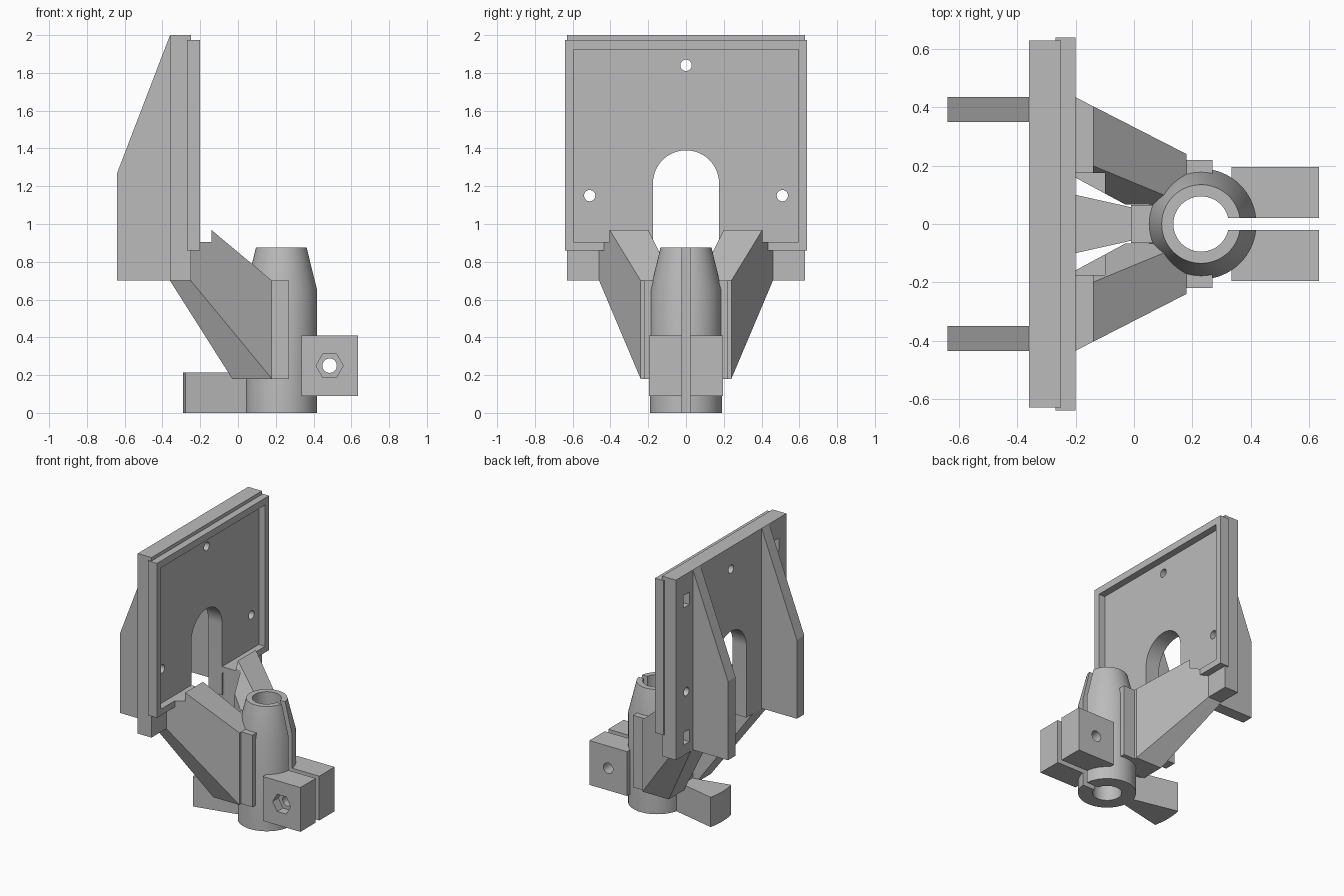
import bpy, bmesh, math
from mathutils import Matrix, Vector

if "Cube" in bpy.data.objects:
    bpy.data.objects.remove(bpy.data.objects["Cube"], do_unlink=True)

grey = bpy.data.materials.new("plain grey")
grey.use_nodes = True
colour = (0.5, 0.5, 0.5, 1)
grey.diffuse_color = colour
grey.node_tree.nodes["Principled BSDF"].inputs["Base Color"].default_value = colour
TUBE_X = 0.23


def finish(name, bm):
    bmesh.ops.recalc_face_normals(bm, faces=bm.faces)
    mesh = bpy.data.meshes.new(name)
    bm.to_mesh(mesh)
    bm.free()
    mesh.materials.append(grey)
    obj = bpy.data.objects.new(name, mesh)
    bpy.context.collection.objects.link(obj)
    return obj


def prism(name, outline, axis, lo, hi):
    """Extrude a 2D outline along an axis."""
    place = {"x": lambda a, b, t: (t, a, b),
             "y": lambda a, b, t: (a, t, b),
             "z": lambda a, b, t: (a, b, t)}[axis]
    bm = bmesh.new()
    face = bm.faces.new([bm.verts.new(place(a, b, lo)) for a, b in outline])
    solid = bmesh.ops.extrude_face_region(bm, geom=[face])
    top = [v for v in solid["geom"] if isinstance(v, bmesh.types.BMVert)]
    bmesh.ops.translate(bm, verts=top, vec=Vector(place(0, 0, hi - lo)))
    return finish(name, bm)


def box(name, x, y, z):
    return prism(name, [(x[0], y[0]), (x[1], y[0]), (x[1], y[1]), (x[0], y[1])], "z", *z)


def arc(cx, cy, r, start, end, n):
    return [(cx + r * math.cos(math.radians(start + (end - start) * i / n)),
             cy + r * math.sin(math.radians(start + (end - start) * i / n)))
            for i in range(n + 1)]


def rod(name, a, b, r, axis, lo, hi, sides=32):
    return prism(name, arc(a, b, r, 0, 360, sides)[:-1], axis, lo, hi)


def carve(obj, cutters):
    for c in cutters:
        mod = obj.modifiers.new("cut", "BOOLEAN")
        mod.operation, mod.solver, mod.object = "DIFFERENCE", "EXACT", c
    graph = bpy.context.evaluated_depsgraph_get()
    mesh = bpy.data.meshes.new_from_object(obj.evaluated_get(graph))
    obj.modifiers.clear()
    obj.data = mesh
    return obj


# Cutters
bore = rod("bore_cutter", TUBE_X, 0, 0.095, "z", -0.1, 1.1, 48)
slit = box("slit_cutter", (TUBE_X, 0.8), (-0.02, 0.02), (-0.1, 1.1))
recess = box("recess_cutter", (-0.3, -0.14), (-0.595, 0.595), (0.905, 1.925))
arch = prism("arch_cutter", [(0.175, 0.6)] + arc(0, 1.215, 0.175, 0, 180, 32)
             + [(-0.175, 0.6)], "x", -0.5, -0.1)
screws = [rod("screw_cutter", y, z, 0.03, "x", -0.5, -0.1)
          for y, z in ((0, 1.84), (0.51, 1.15), (-0.51, 1.15))]
pockets = [box("pocket_cutter", (-0.4, -0.3), (y - 0.035, y + 0.035), (z - 0.045, z + 0.045))
           for y in (-0.51, 0.51) for z in (0.82, 1.81)]
bolt = rod("bolt_cutter", 0.485, 0.25, 0.038, "y", -0.4, 0.4)
nut = rod("nut_cutter", 0.485, 0.25, 0.072, "y", -0.4, -0.13, 6)
cutters = [bore, slit, recess, arch, bolt, nut] + screws + pockets

parts = []

# Back plate and raised frame
plate = box("back_plate", (-0.36, -0.25), (-0.63, 0.63), (0.70, 2.0))
parts.append(carve(plate, [arch] + screws + pockets))
frame = box("raised_frame", (-0.27, -0.20), (-0.64, 0.64), (0.86, 1.975))
parts.append(carve(frame, [recess, arch]))

# Clamp tube with tapered top
bm = bmesh.new()
for r1, r2, z1, z2 in ((0.19, 0.19, 0, 0.65), (0.19, 0.135, 0.65, 0.875)):
    bmesh.ops.create_cone(bm, segments=64, radius1=r1, radius2=r2, depth=z2 - z1,
                          cap_ends=True,
                          matrix=Matrix.Translation((TUBE_X, 0, (z1 + z2) / 2)))
middle = [f for f in bm.faces if len(f.verts) > 4 and abs(f.calc_center_median().z - 0.65) < 0.01]
bmesh.ops.delete(bm, geom=middle, context="FACES")
bmesh.ops.remove_doubles(bm, verts=bm.verts, dist=0.0005)
parts.append(carve(finish("clamp_tube", bm), [bore, slit]))

# Mirrored parts: fins, support arms, tube ribs and clamp ears
for side, s in (("left", 1), ("right", -1)):
    fin = [(-0.36, 0.70), (-0.36, 2.0), (-0.64, 1.27), (-0.64, 0.70)]
    parts.append(prism(side + "_fin", fin, "y", s * 0.35, s * 0.435))

    bm = bmesh.new()
    for xs, ys, zs in (((-0.36, -0.25), (0.245, 0.46), (0.70, 1.06)),
                       ((-0.03, 0.18), (0.067, 0.24), (0.18, 0.70))):
        for x in xs:
            for y in ys:
                for z in zs:
                    bm.verts.new((x, s * y, z))
    hull = bmesh.ops.convex_hull(bm, input=bm.verts)
    spare = {v for v in hull["geom_interior"] if isinstance(v, bmesh.types.BMVert)}
    bmesh.ops.delete(bm, geom=list(spare), context="VERTS")
    bmesh.ops.dissolve_limit(bm, angle_limit=0.01, verts=bm.verts, edges=bm.edges)
    parts.append(carve(finish(side + "_arm", bm), [recess, arch, bore]))

    rib = box(side + "_rib", (0.18, 0.27), sorted((s * 0.1, s * 0.22)), (0.18, 0.70))
    parts.append(carve(rib, [bore]))
    ear = box(side + "_clamp_ear", (0.335, 0.635), sorted((s * 0.02, s * 0.195)), (0.09, 0.41))
    parts.append(carve(ear, [bolt, nut, bore]))

# Rear rib and flared foot
parts.append(box("rear_rib", (-0.01, 0.12), (-0.065, 0.065), (0.18, 0.70)))
foot = [(0.09, 0.035)] + arc(TUBE_X, 0, 0.522, 167, 193, 16) + [(0.09, -0.035)]
parts.append(prism("flared_foot", foot, "z", 0, 0.215))

for c in cutters:
    bpy.data.objects.remove(c, do_unlink=True)

bpy.ops.object.select_all(action="DESELECT")
for p in parts:
    p.select_set(True)
bpy.context.view_layer.objects.active = parts[0]
bpy.ops.object.shade_smooth_by_angle(angle=math.radians(20))
